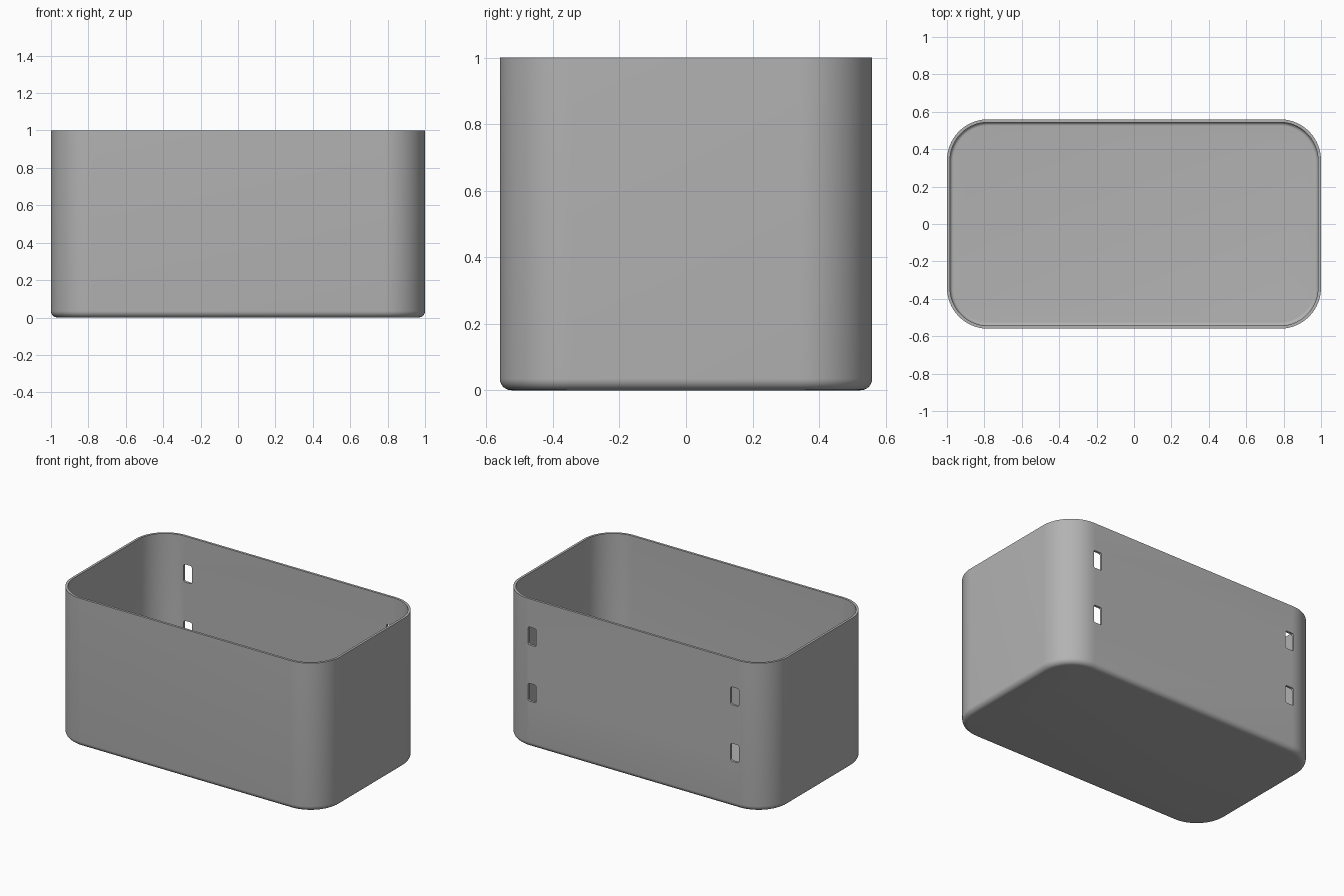
import bpy, bmesh
from math import sin, cos, pi, radians

if "Cube" in bpy.data.objects:
    bpy.data.objects.remove(bpy.data.objects["Cube"], do_unlink=True)

HALF_X, HALF_Y, HEIGHT = 1.0, 0.56, 1.0
CORNER, FILLET, WALL = 0.22, 0.035, 0.016
STEPS = 16          # segments per rounded corner

grey = bpy.data.materials.new("plain grey")
grey.use_nodes = True
colour = (0.45, 0.45, 0.45, 1)
grey.diffuse_color = colour
grey.node_tree.nodes["Principled BSDF"].inputs["Base Color"].default_value = colour


def rounded_rect(hx, hy, r, steps):
    """Outline points of a rounded rectangle, counter-clockwise."""
    pts = []
    for q, (sx, sy) in enumerate([(1, 1), (-1, 1), (-1, -1), (1, -1)]):
        for i in range(steps + 1):
            a = (q + i / steps) * pi / 2
            pts.append((sx * (hx - r) + r * cos(a), sy * (hy - r) + r * sin(a)))
    return pts


def loft(name, rings):
    """Join closed rings in order and cap both ends."""
    bm = bmesh.new()
    loops = [[bm.verts.new(p) for p in ring] for ring in rings]
    for low, high in zip(loops, loops[1:]):
        n = len(low)
        for i in range(n):
            j = (i + 1) % n
            bm.faces.new((low[i], low[j], high[j], high[i]))
    bm.faces.new(loops[0][::-1])
    bm.faces.new(loops[-1])
    bmesh.ops.recalc_face_normals(bm, faces=bm.faces)
    mesh = bpy.data.meshes.new(name)
    bm.to_mesh(mesh)
    bm.free()
    mesh.materials.append(grey)
    obj = bpy.data.objects.new(name, mesh)
    bpy.context.collection.objects.link(obj)
    return obj


def tub_ring(inset, z):
    return [(x, y, z) for x, y in
            rounded_rect(HALF_X - inset, HALF_Y - inset, CORNER - inset, STEPS)]


def fillet(wall):
    """Rings from the floor up round the bottom edge, then the rim."""
    r = FILLET - wall
    arc = [i / 8 * pi / 2 for i in range(9)]
    rings = [tub_ring(FILLET - r * sin(a), FILLET - r * cos(a)) for a in arc]
    return rings + [tub_ring(wall, HEIGHT)]


# Open tub: outer skin up, over the rim, inner skin down to the floor
tub = loft("tub", fillet(0) + fillet(WALL)[::-1])

# Four mounting slots through the back wall
for x in (-0.755, 0.755):
    for z in (0.37, 0.75):
        outline = rounded_rect(0.031, 0.06, 0.012, 4)
        cutter = loft("slot_cutter", [[(x + u, y, z + v) for u, v in outline]
                                      for y in (HALF_Y - 0.1, HALF_Y + 0.1)])
        cutter.hide_render = True
        cut = tub.modifiers.new("slot", "BOOLEAN")
        cut.operation, cut.solver, cut.object = "DIFFERENCE", "EXACT", cutter
        bpy.context.view_layer.objects.active = tub
        bpy.ops.object.modifier_apply(modifier=cut.name)
        bpy.data.objects.remove(cutter, do_unlink=True)

# Smooth walls with crisp rim and slot edges
bpy.ops.object.select_all(action="DESELECT")
tub.select_set(True)
bpy.context.view_layer.objects.active = tub
bpy.ops.object.shade_smooth_by_angle(angle=radians(35))
